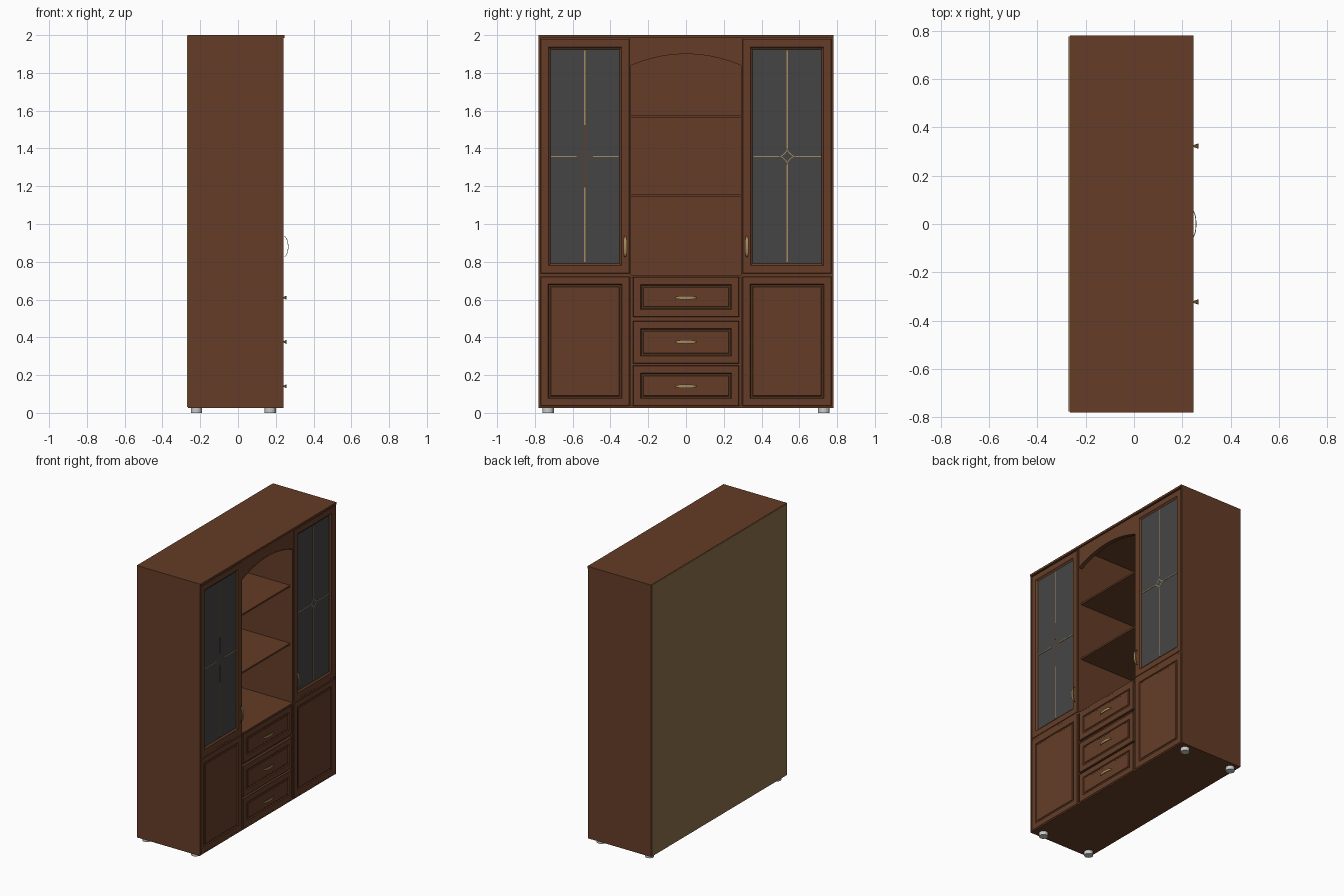
import bpy, bmesh, math
from mathutils import Vector

cube = bpy.data.objects.get("Cube")
if cube:
    bpy.data.objects.remove(cube, do_unlink=True)


def material(name, r, g, b):
    m = bpy.data.materials.new(name)
    m.use_nodes = True
    m.diffuse_color = (r, g, b, 1)
    m.node_tree.nodes["Principled BSDF"].inputs["Base Color"].default_value = (r, g, b, 1)
    return m


WOOD = material("brown wood", 0.128, 0.046, 0.02)
BACK = material("fibreboard", 0.265, 0.163, 0.073)
GLASS = material("grey glass", 0.06, 0.06, 0.06)
GOLD = material("antique gold", 0.38, 0.25, 0.11)
STEEL = material("light steel", 0.6, 0.6, 0.58)


def finish(name, bm, *mats):
    bmesh.ops.recalc_face_normals(bm, faces=bm.faces)
    mesh = bpy.data.meshes.new(name)
    bm.to_mesh(mesh)
    bm.free()
    for m in mats:
        mesh.materials.append(m)
    ob = bpy.data.objects.new(name, mesh)
    bpy.context.collection.objects.link(ob)
    return ob


def box(name, x0, x1, y0, y1, z0, z1, mat=WOOD):
    bm = bmesh.new()
    bmesh.ops.create_cube(bm, size=1)
    for v in bm.verts:
        v.co = ((x0 + x1) / 2 + v.co.x * (x1 - x0),
                (y0 + y1) / 2 + v.co.y * (y1 - y0),
                (z0 + z1) / 2 + v.co.z * (z1 - z0))
    return finish(name, bm, mat)


def bridge(bm, a, b):
    """Joins two closed loops of vertices with quads."""
    for i in range(len(a)):
        j = (i + 1) % len(a)
        bm.faces.new((a[i], a[j], b[j], b[i]))


def moulded_panel(name, y0, y1, z0, z1, steps, centre=WOOD):
    """Nested rectangles (inset, x) joined into a moulded front."""
    bm = bmesh.new()
    rings = []
    for d, x in steps:
        corners = ((y0 + d, z0 + d), (y1 - d, z0 + d), (y1 - d, z1 - d), (y0 + d, z1 - d))
        rings.append([bm.verts.new((x, y, z)) for y, z in corners])
    bm.faces.new(rings[0])
    for a, b in zip(rings, rings[1:]):
        bridge(bm, a, b)
    bm.faces.new(rings[-1]).material_index = 1
    return finish(name, bm, WOOD, centre)


def bow_handle(name, y, z, reach, vertical):
    """Leaf-shaped strap, widest at the middle of its bow."""
    n, t = 14, 0.003
    bm = bmesh.new()
    rings = []
    for i in range(n + 1):
        a = math.pi * i / n
        along, out = -0.056 * math.cos(a), math.sin(a)
        w = 0.002 + 0.008 * out
        ring = []
        for s, d in ((-w, 0), (w, 0), (w, t), (-w, t)):
            u, v = (s, along) if vertical else (along, s)
            ring.append(bm.verts.new((FRONT - 0.001 + reach * out + d, y + u, z + v)))
        rings.append(ring)
    for a, b in zip(rings, rings[1:]):
        bridge(bm, a, b)
    bm.faces.new(rings[0])
    bm.faces.new(rings[-1])
    return finish(name, bm, GOLD)


REAR, CARCASS, FRONT = -0.265, 0.222, 0.24
HALF, NICHE = 0.775, 0.29

# Carcass boards
box("top_board", REAR, 0.245, -0.78, 0.78, 1.985, 2.0)
box("bottom_board", REAR, FRONT - 0.002, -HALF, HALF, 0.027, 0.04)
box("niche_floor", REAR, FRONT - 0.002, -NICHE, NICHE, 0.718, 0.73)
box("inner_back", REAR, REAR + 0.006, -HALF, HALF, 0.03, 1.985)
box("back_sheet", -0.27, REAR, -HALF, HALF, 0.03, 1.997, BACK)
box("drawer_rail", CARCASS - 0.02, CARCASS, -NICHE, NICHE, 0.04, 0.718)
for k, z in enumerate((1.15, 1.57)):
    box(f"niche_shelf_{k + 1}", REAR, 0.215, -NICHE, NICHE, z - 0.006, z + 0.006)

# Moulding steps, from the outer edge inward
edge = [(0, CARCASS), (0, FRONT - 0.002), (0.002, FRONT)]
raised = edge + [(0.04, FRONT), (0.044, FRONT - 0.006), (0.052, FRONT - 0.006), (0.056, FRONT - 0.002)]
glazed = edge + [(0.042, FRONT), (0.046, FRONT - 0.005), (0.053, FRONT - 0.01)]

for side, s in (("right", -1), ("left", 1)):
    def span(a, b):
        return sorted((s * a, s * b))

    box(f"{side}_side_board", REAR, FRONT, *span(0.77, 0.78), 0.027, 1.985)
    box(f"{side}_divider", REAR, FRONT - 0.004, *span(NICHE, 0.3), 0.03, 1.985)
    box(f"{side}_cabinet_floor", REAR, FRONT - 0.004, *span(NICHE, HALF), 0.722, 0.738)
    moulded_panel(f"{side}_glass_door", *span(0.299, 0.77), 0.738, 1.978, glazed, GLASS)
    moulded_panel(f"{side}_lower_door", *span(0.299, 0.77), 0.036, 0.722, raised)
    bow_handle(f"{side}_door_handle", s * 0.322, 0.88, 0.025, True)

    # Leaded pattern: four bars meeting a star with hollow sides
    cy, cz, r, h = s * 0.536, 1.358, 0.043, 0.003
    xg, xb = FRONT - 0.011, FRONT - 0.007
    inner_mat = WOOD if side == "right" else GOLD
    for way, m in (("top", 1), ("bottom", -1)):
        tip, joint, end = cz + m * r, cz + m * 0.165, cz + m * 0.56
        box(f"{side}_bar_{way}_inner", xg, xb, cy - h, cy + h, *sorted((tip, joint)), inner_mat)
        box(f"{side}_bar_{way}_outer", xg, xb, cy - h, cy + h, *sorted((joint, end)), GOLD)
    box(f"{side}_bar_low_y", xg, xb, cy - 0.178, cy - r, cz - h, cz + h, GOLD)
    box(f"{side}_bar_high_y", xg, xb, cy + r, cy + 0.178, cz - h, cz + h, GOLD)
    bm = bmesh.new()
    loops = []
    for size in (r, r - 0.009):
        loop = []
        for i in range(32):
            c, q = math.cos(math.pi * i / 16), math.sin(math.pi * i / 16)
            loop.append(bm.verts.new((xb, cy + size * math.copysign(abs(c) ** 2.8, c),
                                      cz + size * math.copysign(abs(q) ** 2.8, q))))
        loops.append(loop)
    bridge(bm, *loops)
    finish(f"{side}_lead_star", bm, inner_mat)

    # Feet
    for place, x in (("back", -0.22), ("front", 0.17)):
        bm = bmesh.new()
        bmesh.ops.create_cone(bm, cap_ends=True, segments=16, radius1=0.03, radius2=0.03, depth=0.027)
        bmesh.ops.translate(bm, verts=bm.verts, vec=Vector((x, s * 0.73, 0.0135)))
        finish(f"{side}_{place}_foot", bm, STEEL)

# Drawers
for k, (z0, z1, pull) in enumerate(((0.036, 0.25, 0.141), (0.262, 0.486, 0.376), (0.508, 0.719, 0.61))):
    moulded_panel(f"drawer_{k + 1}", -0.28, 0.28, z0, z1, raised)
    bow_handle(f"drawer_handle_{k + 1}", 0, pull, 0.016, False)


# Arched valance and its trim
def arch(y):
    return 1.84 + 0.06 * (1 - (y / NICHE) ** 2)


def arch_board(name, x0, x1, top):
    bm = bmesh.new()
    ys = [NICHE * (i / 10 - 1) for i in range(21)]
    for a, b in zip(ys, ys[1:]):
        lower = [(a, arch(a)), (b, arch(b))]
        upper = [(b, top(b)), (a, top(a))]
        bm.faces.new([bm.verts.new((x0, y, z)) for y, z in lower + upper])
    bmesh.ops.remove_doubles(bm, verts=bm.verts, dist=0.0001)
    grown = bmesh.ops.extrude_face_region(bm, geom=bm.faces[:])["geom"]
    moved = [g for g in grown if isinstance(g, bmesh.types.BMVert)]
    bmesh.ops.translate(bm, verts=moved, vec=Vector((x1 - x0, 0, 0)))
    finish(name, bm, WOOD)


arch_board("arched_valance", 0.215, 0.234, lambda y: 1.985)
arch_board("arch_trim", 0.205, 0.235, lambda y: arch(y) + 0.006)
